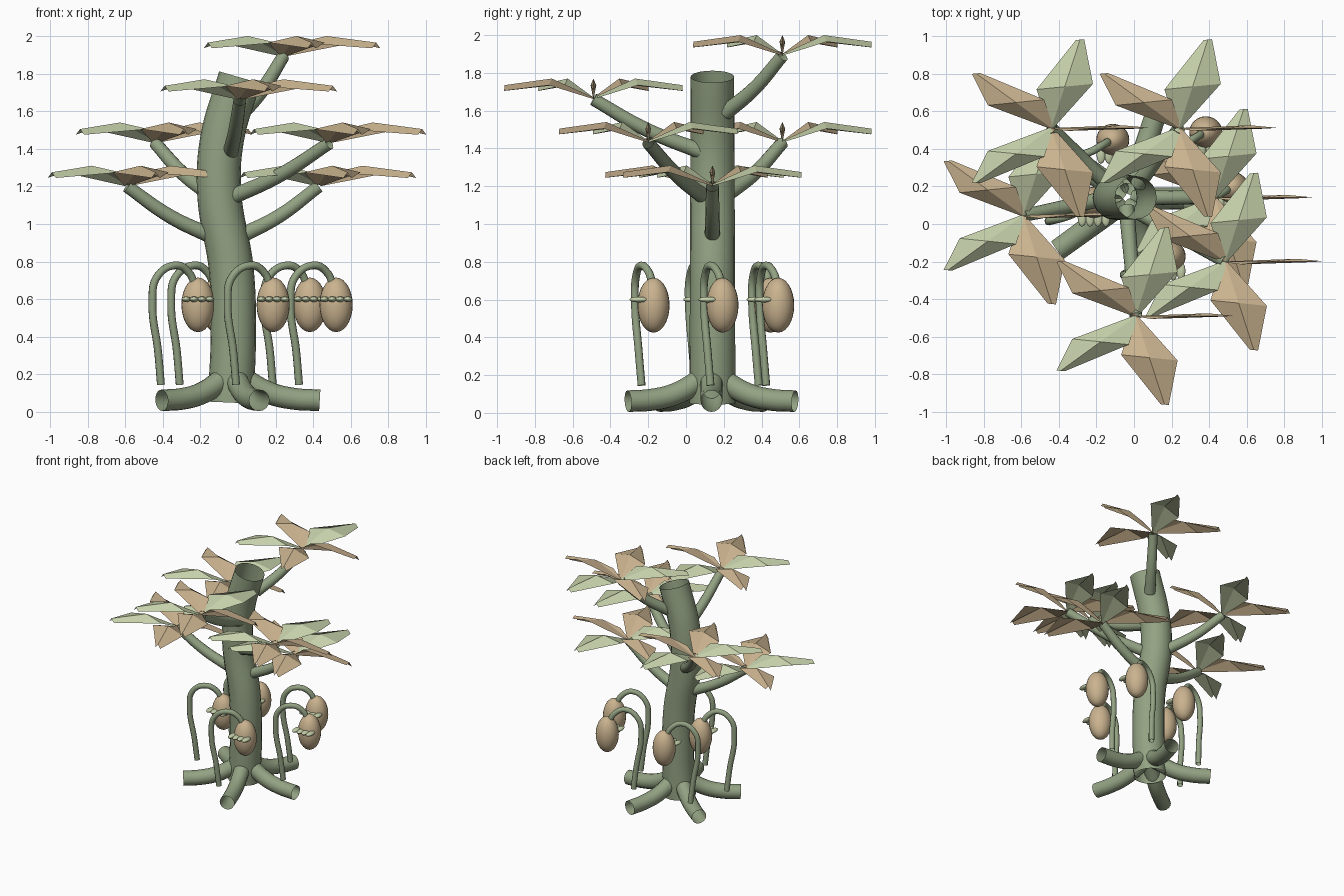
import bpy, bmesh, math
from mathutils import Vector

if "Cube" in bpy.data.objects:
    bpy.data.objects.remove(bpy.data.objects["Cube"])


def material(name, rgb):
    m = bpy.data.materials.new(name)
    m.diffuse_color = (*rgb, 1)
    m.use_nodes = True
    m.node_tree.nodes["Principled BSDF"].inputs["Base Color"].default_value = m.diffuse_color
    return m


BARK = material("bark_green", (0.29, 0.36, 0.225))
LEAF = material("pale_green", (0.56, 0.63, 0.40))
TAN = material("tan", (0.59, 0.45, 0.275))


def tube(name, pts, r0, r1, sides=4):
    """Open-ended smooth tube through the points, tapering from r0 to r1."""
    cu = bpy.data.curves.new(name, 'CURVE')
    cu.dimensions = '3D'
    cu.bevel_depth = 1.0
    cu.bevel_resolution = sides
    cu.resolution_u = 8
    cu.use_fill_caps = False
    sp = cu.splines.new('BEZIER')
    sp.bezier_points.add(len(pts) - 1)
    for i, (bp, p) in enumerate(zip(sp.bezier_points, pts)):
        bp.co = p
        bp.handle_left_type = bp.handle_right_type = 'AUTO'
        bp.radius = r0 + (r1 - r0) * i / (len(pts) - 1)
    cu.materials.append(BARK)
    ob = bpy.data.objects.new(name, cu)
    bpy.context.collection.objects.link(ob)
    bpy.ops.object.select_all(action='DESELECT')
    bpy.context.view_layer.objects.active = ob
    ob.select_set(True)
    bpy.ops.object.convert(target='MESH')
    bpy.ops.object.shade_smooth()
    return bpy.context.object


def ellipsoid(name, loc, size, mat, seg=24, rings=14):
    bpy.ops.mesh.primitive_uv_sphere_add(segments=seg, ring_count=rings, location=loc)
    ob = bpy.context.object
    ob.name = name
    ob.scale = size
    ob.data.materials.append(mat)
    bpy.ops.object.shade_smooth()
    return ob


def leaf(name, base, angle, mat):
    """Diamond leaf folded along its midrib; every leaf spreads along x."""
    d = Vector((math.cos(angle), math.sin(angle), 0))
    side = Vector((1, 0.1 if d.y > -0.01 else -0.1, 0))
    bm = bmesh.new()
    rows = []
    # reach, rise, half width, fold depth
    for reach, rise, w, fold in ((0, 0, 0.012, 0.008), (0.232, 0.1, 0.15, 0.035),
                                 (0.495, 0.065, 0.022, 0.03)):
        c = Vector(base) + d * reach + Vector((0, 0, rise))
        drop = Vector((0, 0, fold))
        rows.append([bm.verts.new(c - side * w - drop), bm.verts.new(c),
                     bm.verts.new(c + side * w - drop)])
    for a, b in zip(rows, rows[1:]):
        for i in range(2):
            bm.faces.new((a[i], a[i + 1], b[i + 1], b[i]))
    me = bpy.data.meshes.new(name)
    bm.normal_update()
    for f in bm.faces:
        if f.normal.z < 0:
            f.normal_flip()
    bm.to_mesh(me)
    bm.free()
    me.materials.append(mat)
    bpy.context.collection.objects.link(bpy.data.objects.new(name, me))


# Trunk: hollow, gently S-shaped
tube("trunk", [(-0.04, 0.14, 0.05), (-0.025, 0.14, 0.4), (-0.035, 0.14, 0.75),
               (-0.1, 0.14, 1.17), (-0.085, 0.14, 1.45), (0.01, 0.14, 1.78)],
     0.122, 0.115, 8)

# Five roots spread around the base
for k in range(5):
    a = math.radians(72 * k)
    path = [(-0.03 + r * math.cos(a), 0.135 + r * math.sin(a), z)
            for r, z in ((0.05, 0.18), (0.2, 0.1), (0.33, 0.07), (0.465, 0.062))]
    tube("root", path, 0.06, 0.057, 6)

# Branches (start, end), each carrying a five-leaf crown
BRANCHES = [((-0.13, 0.14, 0.93), (-0.59, 0.045, 1.21)),
            ((0.0, 0.14, 0.93), (0.43, 0.14, 1.21)),
            ((-0.15, 0.22, 1.16), (-0.44, 0.51, 1.44)),
            ((-0.04, 0.1, 1.14), (0.485, -0.2, 1.44)),
            ((-0.04, 0.09, 1.38), (0.01, -0.49, 1.67)),
            ((0.02, 0.21, 1.59), (0.24, 0.51, 1.90))]
for s, e in BRANCHES:
    s, e = Vector(s), Vector(e)
    mid = (s + e) / 2 - Vector((0, 0, 0.03))
    tube("branch", [s, mid, e - Vector((0, 0, 0.01))], 0.042, 0.034, 5)
    for k in range(5):
        leaf("leaf", e, math.radians(72 * k), LEAF if k in (1, 3) else TAN)

# Hanging pods on arched stalks, each with a row of small buds in front
STALK = [(0, 0, 0.145), (-0.015, -0.015, 0.32), (-0.045, -0.035, 0.58),
         (-0.02, -0.03, 0.72), (0.08, 0.0, 0.78), (0.15, 0.04, 0.74),
         (0.185, 0.06, 0.66)]
for bx, by in ((0.325, 0.13), (0.185, 0.425), (-0.31, 0.385),
               (-0.41, 0.05), (-0.01, -0.235)):
    tube("stalk", [(bx + x, by + y, z) for x, y, z in STALK], 0.021, 0.021, 3)
    px, py = bx + 0.197, by + 0.063
    ellipsoid("pod", (px, py, 0.57), (0.088, 0.085, 0.145), TAN)
    for i in range(4):
        ellipsoid("bud", (px + (i - 1.5) * 0.042, py - 0.078, 0.6),
                  (0.024, 0.05, 0.015), LEAF, 12, 8)
